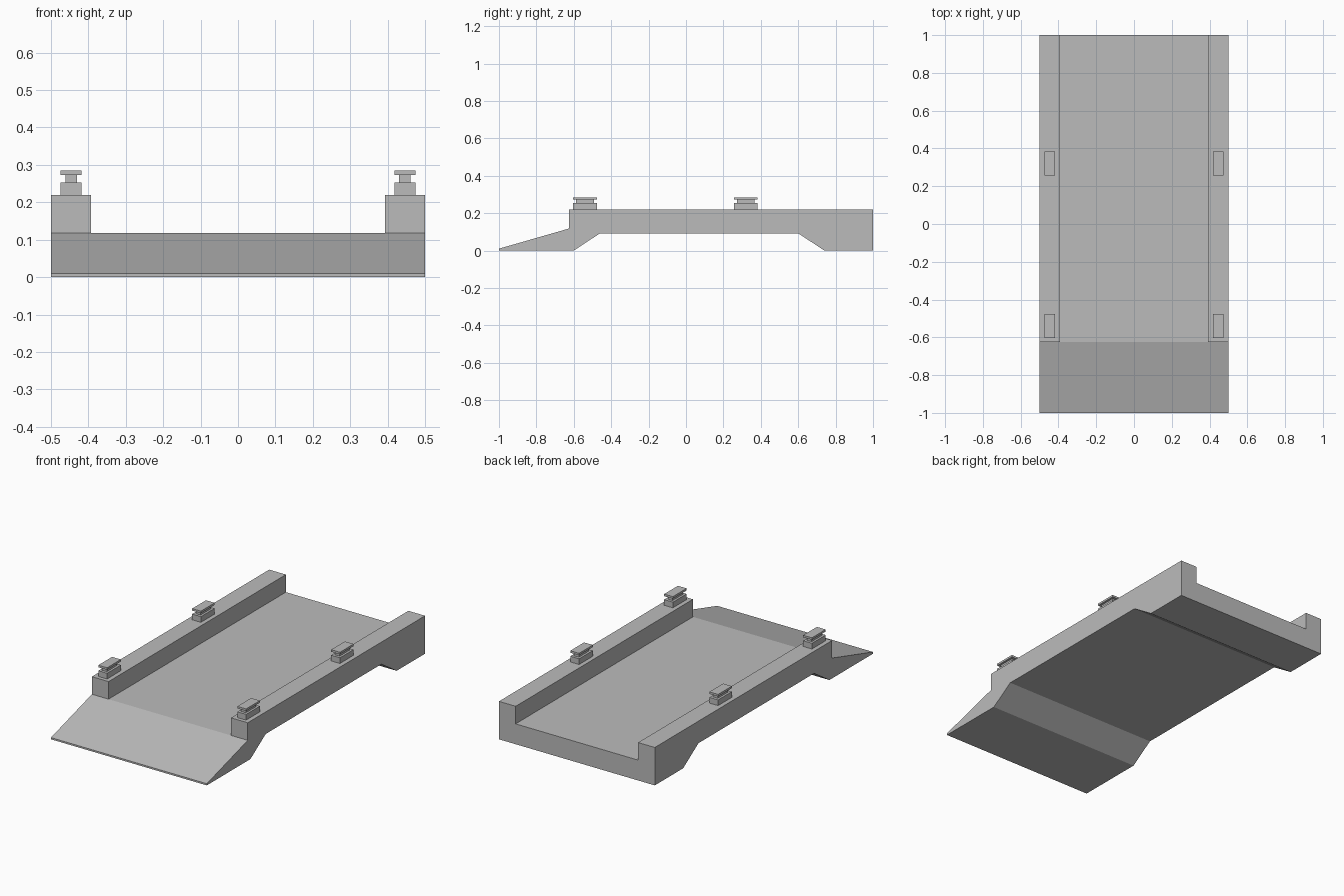
import bpy
import bmesh
from mathutils import Matrix, Vector

cube = bpy.data.objects.get("Cube")
if cube:
    bpy.data.objects.remove(cube, do_unlink=True)

grey = bpy.data.materials.new("plain grey")
grey.use_nodes = True
grey.diffuse_color = (0.5, 0.5, 0.5, 1)
grey.node_tree.nodes["Principled BSDF"].inputs["Base Color"].default_value = (0.5, 0.5, 0.5, 1)


def finish(bm, name):
    bmesh.ops.recalc_face_normals(bm, faces=bm.faces)
    mesh = bpy.data.meshes.new(name)
    bm.to_mesh(mesh)
    bm.free()
    mesh.materials.append(grey)
    obj = bpy.data.objects.new(name, mesh)
    bpy.context.collection.objects.link(obj)
    return obj


def add_box(bm, center, size):
    matrix = Matrix.Translation(center) @ Matrix.Diagonal((*size, 1))
    bmesh.ops.create_cube(bm, size=1, matrix=matrix)


HALF_WIDTH, RAIL_INNER = 0.5, 0.393
DECK_TOP, RAIL_TOP = 0.118, 0.22
RAIL_FRONT = -0.625

# Platform: side profile with entry ramp, raised belly and rear foot
profile = [(-1, 0), (-1, 0.01), (RAIL_FRONT, DECK_TOP), (RAIL_FRONT, RAIL_TOP),
           (1, RAIL_TOP), (1, 0), (0.74, 0), (0.6, 0.092), (-0.46, 0.092), (-0.6, 0)]
bm = bmesh.new()
face = bm.faces.new([bm.verts.new((-HALF_WIDTH, y, z)) for y, z in profile])
swept = bmesh.ops.extrude_face_region(bm, geom=[face])
bmesh.ops.translate(bm, vec=(2 * HALF_WIDTH, 0, 0),
                    verts=[v for v in swept["geom"] if isinstance(v, bmesh.types.BMVert)])
platform = finish(bm, "ramp_platform")

# Channel between the two side rails
bm = bmesh.new()
add_box(bm, (0, 0.2, DECK_TOP + 0.15), (2 * RAIL_INNER, 2, 0.3))
cutter = finish(bm, "channel_cutter")
cutter.hide_render = True
cut = platform.modifiers.new("channel", "BOOLEAN")
cut.operation = "DIFFERENCE"
cut.solver = "EXACT"
cut.object = cutter
bpy.context.view_layer.objects.active = platform
bpy.ops.object.modifier_apply(modifier=cut.name)
bpy.data.objects.remove(cutter, do_unlink=True)

# Cleats on the rails: base block, narrow neck, thin cap
layers = [(0.056, 0.126, RAIL_TOP, 0.253),
          (0.03, 0.094, 0.253, 0.273),
          (0.056, 0.126, 0.273, 0.285)]
for side, x in (("left", 0.446), ("right", -0.446)):
    for place, y in (("front", -0.54), ("rear", 0.32)):
        bm = bmesh.new()
        for width, length, low, high in layers:
            add_box(bm, Vector((x, y, (low + high) / 2)), (width, length, high - low))
        finish(bm, f"{place}_{side}_cleat")
